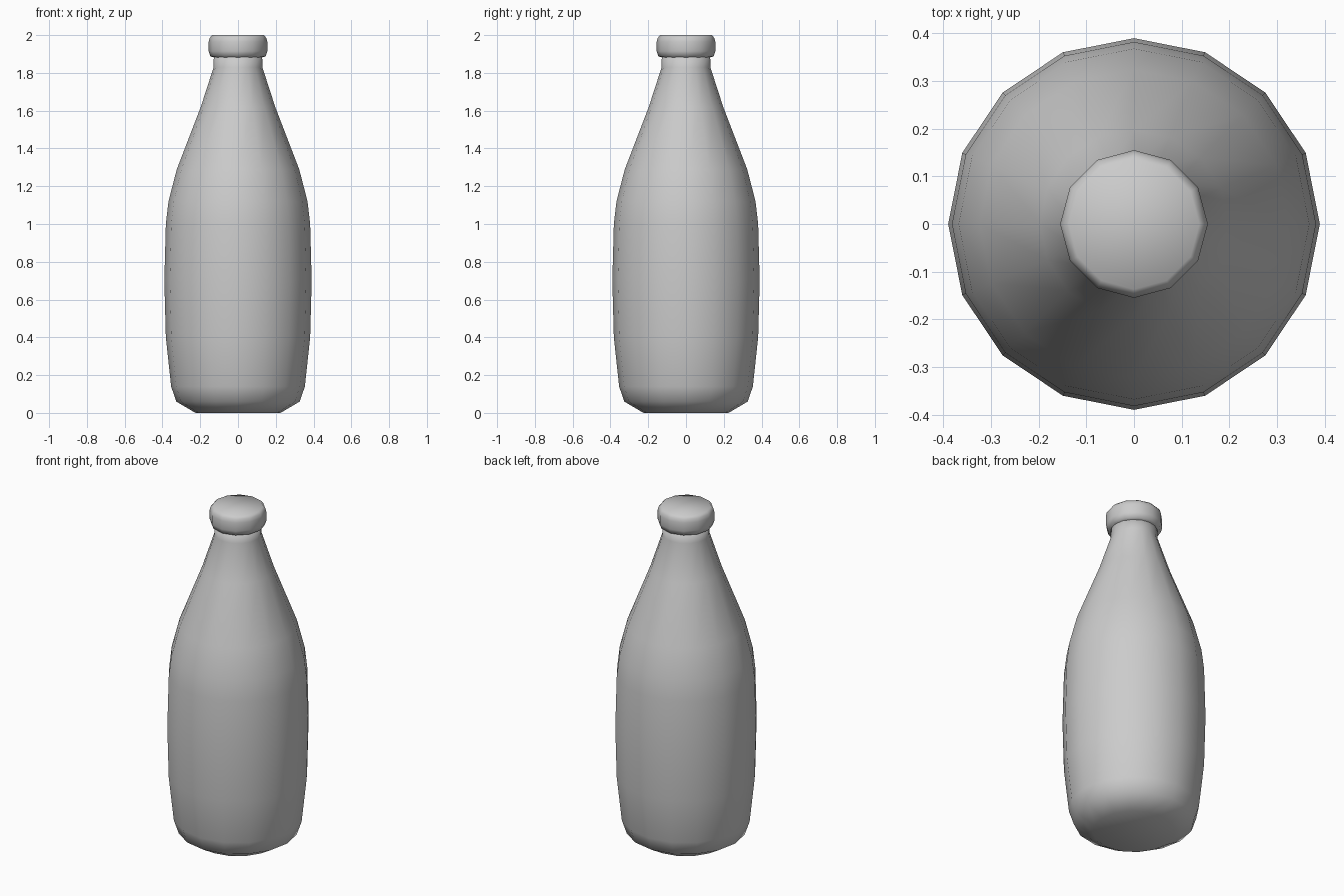
import bpy
import bmesh
import math

cube = bpy.data.objects.get("Cube")
if cube:
    bpy.data.objects.remove(cube, do_unlink=True)

# Single grey finish
grey = bpy.data.materials.new("plain_grey")
grey.use_nodes = True
colour = (0.6, 0.6, 0.6, 1)
grey.diffuse_color = colour
grey.node_tree.nodes["Principled BSDF"].inputs["Base Color"].default_value = colour


def lathe(name, profile, sides):
    """Turn a (radius, height) profile into a closed, smooth solid."""
    bm = bmesh.new()
    rings = []
    for r, z in profile:
        angles = [2 * math.pi * i / sides for i in range(sides)]
        rings.append([bm.verts.new((r * math.cos(a), r * math.sin(a), z)) for a in angles])
    for low, high in zip(rings, rings[1:]):
        for i in range(sides):
            j = (i + 1) % sides
            bm.faces.new((low[i], low[j], high[j], high[i]))
    bm.faces.new(rings[0][::-1])
    bm.faces.new(rings[-1])
    for face in bm.faces:
        face.smooth = True
    mesh = bpy.data.meshes.new(name)
    bm.to_mesh(mesh)
    bm.free()
    mesh.materials.append(grey)
    obj = bpy.data.objects.new(name, mesh)
    bpy.context.collection.objects.link(obj)
    return obj


# Body: rounded base, bulging sides, sloping shoulder and short neck
lathe("bottle_body", [
    (0.225, 0), (0.327, 0.06), (0.354, 0.14), (0.382, 0.4), (0.39, 0.7),
    (0.382, 1.0), (0.368, 1.12), (0.324, 1.29), (0.197, 1.62),
    (0.129, 1.83), (0.128, 1.9)], 16)

# Cap: rounded lid gripping the neck
lathe("bottle_cap", [
    (0.118, 1.88), (0.146, 1.887), (0.155, 1.915),
    (0.155, 1.965), (0.15, 1.985), (0.137, 2.0)], 12)
